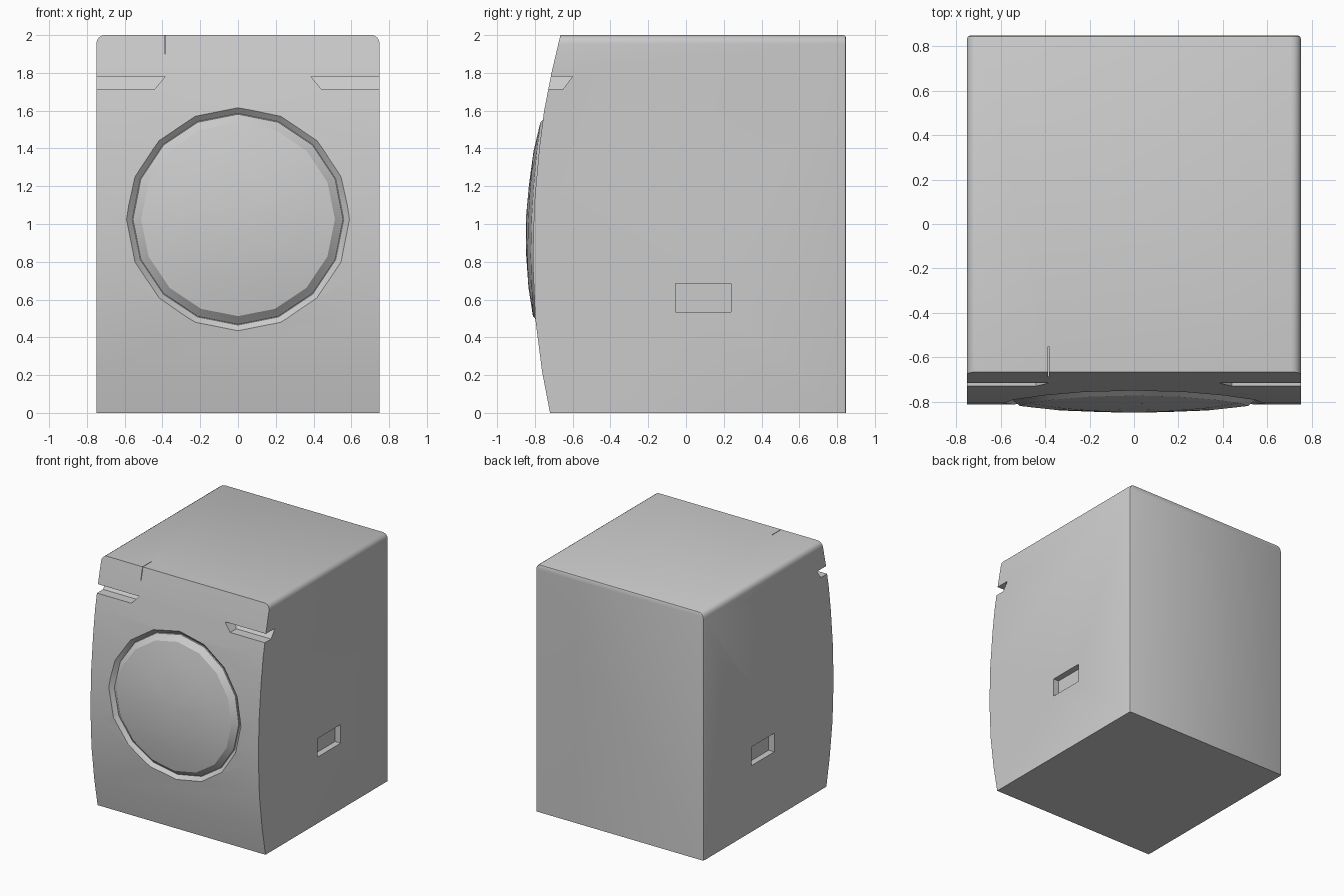
import bpy, bmesh
from math import sin, cos, pi

if "Cube" in bpy.data.objects:
    bpy.data.objects.remove(bpy.data.objects["Cube"])

# Curved front panel as (z, y)
FRONT = [(0, -.72), (.22, -.762), (.5, -.798), (.8, -.811), (1.1, -.804),
         (1.4, -.777), (1.6, -.751), (1.8, -.712), (2, -.665)]
DOOR_Z = 1.025


def front_y(z):
    for (z0, y0), (z1, y1) in zip(FRONT, FRONT[1:]):
        if z <= z1:
            return y0 + (y1 - y0) * (z - z0) / (z1 - z0)
    return FRONT[-1][1]


def finish(name, bm):
    bmesh.ops.recalc_face_normals(bm, faces=bm.faces)
    mesh = bpy.data.meshes.new(name)
    bm.to_mesh(mesh)
    bm.free()
    ob = bpy.data.objects.new(name, mesh)
    bpy.context.collection.objects.link(ob)
    return ob


def prism(name, bottom, top):
    """Solid between two matching point loops."""
    bm = bmesh.new()
    a = [bm.verts.new(p) for p in bottom]
    b = [bm.verts.new(p) for p in top]
    bm.faces.new(a)
    bm.faces.new(b)
    for i in range(len(a)):
        j = (i + 1) % len(a)
        bm.faces.new((a[i], a[j], b[j], b[i]))
    return finish(name, bm)


def rect(x0, x1, y0, y1, z):
    return [(x0, y0, z), (x1, y0, z), (x1, y1, z), (x0, y1, z)]


def rings(name, y_start, profile, y_end, sides=16):
    """Solid of 16-sided rings hugging the front; profile = (radius, y function)."""
    bm = bmesh.new()
    loops = []
    for r, fy in profile:
        loop = []
        for i in range(sides):
            a = 2 * pi * i / sides
            z = DOOR_Z + r * cos(a)
            loop.append(bm.verts.new((r * sin(a), fy(z), z)))
        loops.append(loop)
    for p, q in zip(loops, loops[1:]):
        for i in range(sides):
            j = (i + 1) % sides
            bm.faces.new((p[i], p[j], q[j], q[i]))
    for loop, y in ((loops[0], y_start), (loops[-1], y_end)):
        c = bm.verts.new((0, y, DOOR_Z))
        for i in range(sides):
            bm.faces.new((loop[i], loop[(i + 1) % sides], c))
    return finish(name, bm)


def offset(d):
    return lambda z: front_y(z) + d


def smooth(ob):
    bpy.ops.object.select_all(action='DESELECT')
    ob.select_set(True)
    bpy.context.view_layer.objects.active = ob
    bpy.ops.object.shade_smooth_by_angle(angle=.5)


# Cabinet: side profile extruded across the width
bm = bmesh.new()
outline = [(y, z) for z, y in FRONT] + [(.848, 2), (.848, 0)]
face = bm.faces.new([bm.verts.new((-.75, y, z)) for y, z in outline])
ext = bmesh.ops.extrude_face_region(bm, geom=[face])
bmesh.ops.translate(bm, vec=(1.5, 0, 0),
                    verts=[v for v in ext['geom'] if isinstance(v, bmesh.types.BMVert)])
bmesh.ops.recalc_face_normals(bm, faces=bm.faces)
# Rounded upper side edges
edges = [e for e in bm.edges if all(v.co.z > 1.99 for v in e.verts)
         and abs(e.verts[0].co.x - e.verts[1].co.x) < .01]
bmesh.ops.bevel(bm, geom=edges, offset=.045, segments=4, profile=.5, affect='EDGES')
# Slim rounding round the back panel
edges = [e for e in bm.edges if all(v.co.y > .84 for v in e.verts)
         and max(v.co.z for v in e.verts) > .01]
bmesh.ops.bevel(bm, geom=edges, offset=.015, segments=2, profile=.5, affect='EDGES')
body = finish("cabinet", bm)

# Cutters: grip slots, side pockets, drawer seam, door recess
cutters = []
for s in (-1, 1):
    cutters.append(prism("grip_slot_cutter", rect(s * .44, s * .9, -1, -.65, 1.715),
                         rect(s * .385, s * .9, -1, -.60, 1.782)))
    cutters.append(prism("side_pocket_cutter", rect(s * .70, s * .9, -.055, .238, .535),
                         rect(s * .70, s * .9, -.055, .238, .685)))
cutters.append(prism("drawer_seam_cutter", rect(-.387, -.383, -.9, -.55, 1.9),
                     rect(-.387, -.383, -.9, -.55, 2.1)))
cutters.append(rings("door_recess_cutter", -1,
                     [(.62, lambda z: -1), (.62, offset(-.03)), (.56, offset(.03))], -.75))
for c in cutters:
    c.hide_render = True
    mod = body.modifiers.new("cut", 'BOOLEAN')
    mod.operation = 'DIFFERENCE'
    mod.solver = 'EXACT'
    mod.object = c
bpy.context.view_layer.update()
cut_mesh = bpy.data.meshes.new_from_object(
    body.evaluated_get(bpy.context.evaluated_depsgraph_get()))
body.modifiers.clear()
body.data = cut_mesh
for c in cutters:
    bpy.data.objects.remove(c)
smooth(body)

# Door: stepped rim and a gently domed lens
door = rings("door", -.65,
             [(.56, offset(.06)), (.556, offset(.022)), (.535, offset(.006)),
              (.513, offset(-.012)), (.36, offset(-.029)), (.18, offset(-.037))], -.848)
smooth(door)
